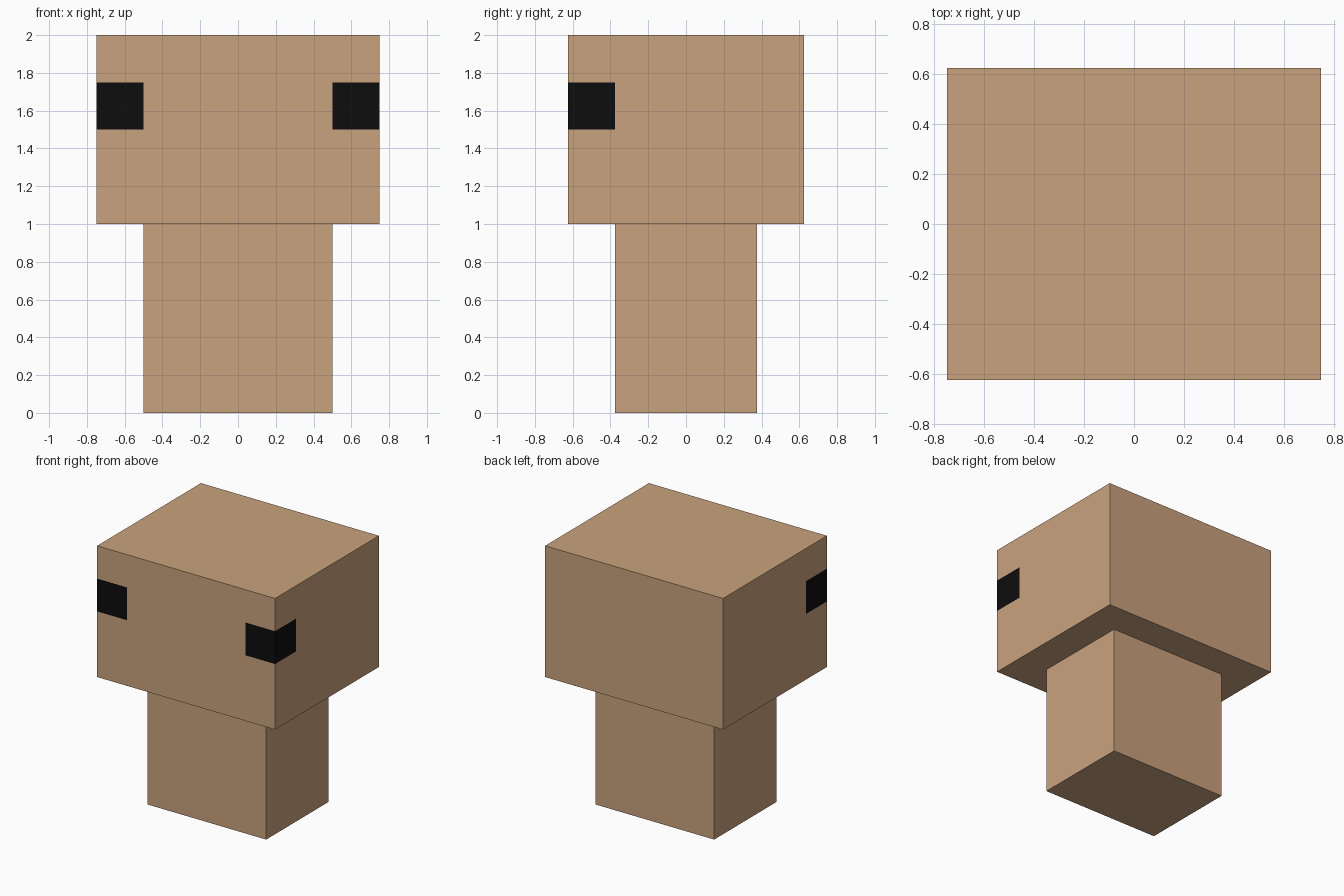
import bpy, bmesh, math
from mathutils import Matrix

if "Cube" in bpy.data.objects:
    bpy.data.objects.remove(bpy.data.objects["Cube"])


def material(name, rgb):
    m = bpy.data.materials.new(name)
    m.diffuse_color = (*rgb, 1.0)
    m.use_nodes = True
    m.node_tree.nodes["Principled BSDF"].inputs["Base Color"].default_value = m.diffuse_color
    return m


tan = material("tan", (0.584, 0.361, 0.205))
black = material("black", (0.004, 0.004, 0.004))


def box(name, size, z_mid, mats, cuts=(), rule=None):
    """Box with optional plane cuts; rule(centre, normal) picks the material."""
    bm = bmesh.new()
    bmesh.ops.create_cube(bm, size=1.0, matrix=Matrix.Translation((0, 0, z_mid)) @ Matrix.Diagonal((*size, 1)))
    for co, no in cuts:
        geom = bm.verts[:] + bm.edges[:] + bm.faces[:]
        bmesh.ops.bisect_plane(bm, geom=geom, plane_co=co, plane_no=no)
    bm.normal_update()
    if rule:
        for f in bm.faces:
            f.material_index = rule(f.calc_center_median(), f.normal)
        # Merge leftover flat faces, keeping the colour borders
        bmesh.ops.dissolve_limit(bm, angle_limit=math.radians(1), verts=bm.verts[:],
                                 edges=bm.edges[:], delimit={'MATERIAL'})
    me = bpy.data.meshes.new(name)
    bm.to_mesh(me)
    bm.free()
    for m in mats:
        me.materials.append(m)
    ob = bpy.data.objects.new(name, me)
    bpy.context.collection.objects.link(ob)
    return ob


# Eyes wrap around the two front corners of the head
def eye_rule(c, n):
    corner = abs(c.x) > 0.5 and c.y < -0.375 and 1.5 < c.z < 1.75
    return int(corner and abs(n.z) < 0.5)


eye_cuts = [((0.5, 0, 0), (1, 0, 0)), ((-0.5, 0, 0), (1, 0, 0)), ((0, -0.375, 0), (0, 1, 0)),
            ((0, 0, 1.5), (0, 0, 1)), ((0, 0, 1.75), (0, 0, 1))]

box("body", (1.0, 0.75, 1.0), 0.5, [tan])
box("head", (1.5, 1.25, 1.0), 1.5, [tan, black], eye_cuts, eye_rule)
